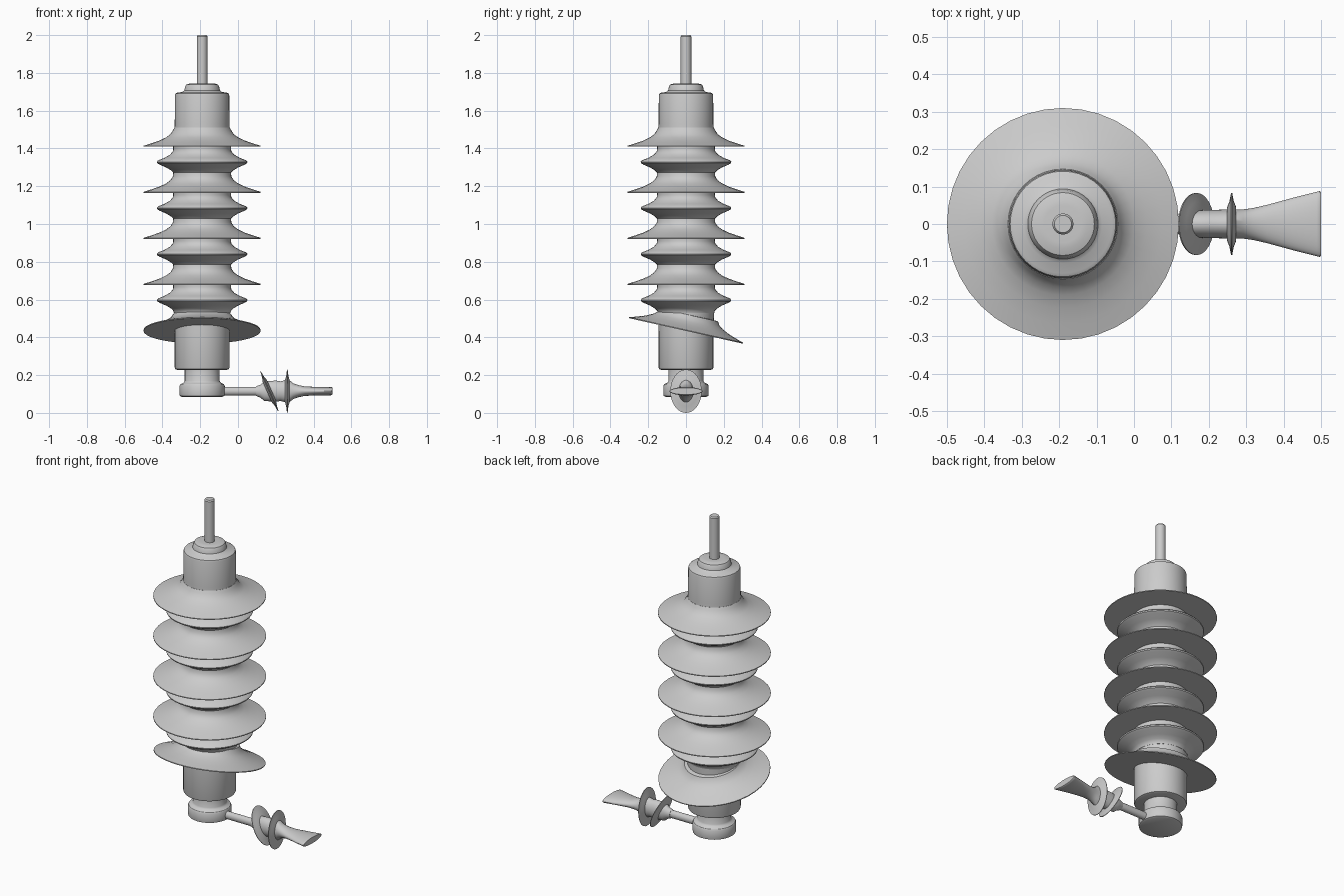
import bpy, bmesh, math
from mathutils import Matrix, Vector

CX = -0.19      # axis of the insulator column
AZ = 0.115      # height of the side arm axis
SEG = 40


def loft(name, rings, matrix, seg=SEG):
    """Capped loft of elliptical rings (u radius, v radius, height), placed by matrix."""
    bm = bmesh.new()
    loops = []
    for a, b, h in rings:
        loops.append([bm.verts.new((a * math.cos(t), b * math.sin(t), h))
                      for t in (2 * math.pi * i / seg for i in range(seg))])
    for lo, hi in zip(loops, loops[1:]):
        for i in range(seg):
            j = (i + 1) % seg
            bm.faces.new((lo[i], lo[j], hi[j], hi[i]))
    bm.faces.new(loops[0][::-1])
    bm.faces.new(loops[-1])
    bm.transform(matrix)
    bmesh.ops.recalc_face_normals(bm, faces=bm.faces)
    me = bpy.data.meshes.new(name)
    bm.to_mesh(me)
    bm.free()
    ob = bpy.data.objects.new(name, me)
    bpy.context.collection.objects.link(ob)
    bpy.context.view_layer.objects.active = ob
    ob.select_set(True)
    bpy.ops.object.shade_smooth_by_angle(angle=math.radians(35))
    ob.select_set(False)
    return ob


def lathe(name, profile, matrix=Matrix.Translation((CX, 0, 0))):
    return loft(name, [(r, r, z) for r, z in profile], matrix)


# base cap with neck
lathe("base_cap", [(0.108, 0.085), (0.118, 0.09), (0.12, 0.1), (0.12, 0.143),
                   (0.115, 0.152), (0.098, 0.16), (0.092, 0.17), (0.092, 0.235)])

# lower sleeve
lathe("lower_sleeve", [(0.132, 0.228), (0.142, 0.232), (0.145, 0.24),
                       (0.145, 0.43), (0.15, 0.56)])

# ribbed column: large and small sheds alternating
large = [(0.31, -0.003), (0.31, 0.002), (0.265, 0.016), (0.225, 0.03),
         (0.19, 0.047), (0.168, 0.063), (0.155, 0.083)]
small = [(0.153, -0.055), (0.165, -0.043), (0.19, -0.028), (0.225, -0.013),
         (0.238, -0.005), (0.24, 0.002), (0.233, 0.01), (0.2, 0.023),
         (0.17, 0.04), (0.155, 0.058), (0.153, 0.07)]
column = [(0.15, 0.53)]
for k in range(4):
    z = 0.681 + 0.2437 * k
    column += [(r, z - 0.085 + h) for r, h in small]
    column += [(0.153, z - 0.003)]
    column += [(r, z + h) for r, h in large]
column += [(0.147, 1.51)]
lathe("ribbed_column", column)

# bottom shed, tilted towards the back
tilt = Matrix.Translation((CX, 0, 0.437)) @ Matrix.Rotation(math.radians(-12.6), 4, 'X')
lathe("tilted_shed", [(0.13, -0.003)] + large + [(0.13, 0.085)], tilt)

# upper sleeve and stepped cap
lathe("upper_sleeve", [(0.147, 1.49), (0.145, 1.53), (0.144, 1.68), (0.141, 1.69),
                       (0.132, 1.695), (0.105, 1.699), (0.094, 1.708),
                       (0.09, 1.728), (0.084, 1.738), (0.065, 1.744), (0.05, 1.745)])

# terminal rod
lathe("terminal_rod", [(0.028, 1.73), (0.028, 1.993), (0.023, 2.0)])

# side arm: lofted along x, u = -z and v = y
along_x = Matrix.Translation((0, 0, AZ)) @ Matrix.Rotation(math.pi / 2, 4, 'Y')
loft("arm_rod", [(0.023, 0.02, -0.1), (0.023, 0.02, 0.17)], along_x, 24)
loft("arm_spade", [(0.025, 0.021, 0.095), (0.034, 0.027, 0.118), (0.052, 0.034, 0.14),
                   (0.056, 0.038, 0.2), (0.052, 0.038, 0.225), (0.058, 0.039, 0.248),
                   (0.058, 0.039, 0.273), (0.042, 0.039, 0.292), (0.032, 0.043, 0.32),
                   (0.025, 0.051, 0.355), (0.022, 0.07, 0.425), (0.022, 0.086, 0.488),
                   (0.021, 0.088, 0.496), (0.018, 0.085, 0.5)], along_x, 32)

# thin oval discs on the arm
disc = [(0.06, 0.045, -0.012), (0.08, 0.06, -0.006), (0.115, 0.083, -0.0015),
        (0.115, 0.083, 0.0015), (0.08, 0.06, 0.006), (0.06, 0.045, 0.012)]
for name, x, ang in (("arm_disc_inner", 0.166, 24), ("arm_disc_outer", 0.261, 0)):
    loft(name, disc, Matrix.Translation((x, 0, AZ))
         @ Matrix.Rotation(math.radians(90 - ang), 4, 'Y'), 32)
